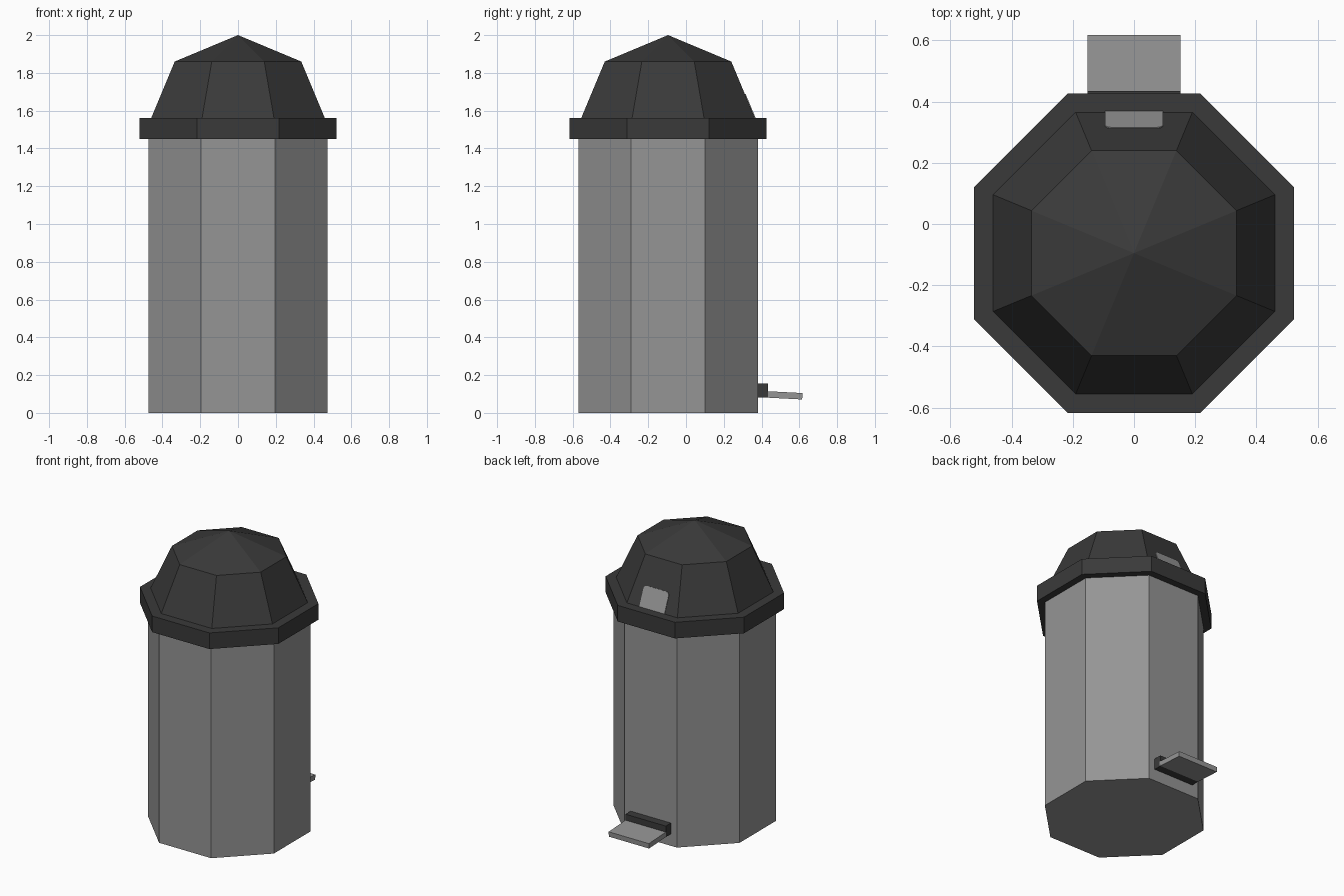
import bpy, bmesh, math
from mathutils import Matrix, Vector

if "Cube" in bpy.data.objects:
    bpy.data.objects.remove(bpy.data.objects["Cube"])

CY = -0.095  # centre of the can; the pedal sticks out towards +y


def material(name, value):
    m = bpy.data.materials.new(name)
    m.diffuse_color = (value, value, value, 1)
    m.use_nodes = True
    m.node_tree.nodes["Principled BSDF"].inputs["Base Color"].default_value = m.diffuse_color
    return m


GREY = material("metal grey", 0.30)
DARK = material("dark plastic", 0.042)


def finish(name, bm, mat):
    bmesh.ops.recalc_face_normals(bm, faces=bm.faces)
    me = bpy.data.meshes.new(name)
    bm.to_mesh(me)
    bm.free()
    me.materials.append(mat)
    ob = bpy.data.objects.new(name, me)
    bpy.context.collection.objects.link(ob)
    return ob


def octagon_lathe(name, profile, mat):
    """Stack of eight-sided rings from (apothem, z); apothem 0 makes a tip."""
    bm = bmesh.new()
    rings = []
    for a, z in profile:
        if a == 0:
            rings.append([bm.verts.new((0, CY, z))] * 8)
            continue
        r = a / math.cos(math.pi / 8)
        angles = [(i + 0.5) * math.pi / 4 for i in range(8)]
        rings.append([bm.verts.new((r * math.cos(t), CY + r * math.sin(t), z)) for t in angles])
    for lo, hi in zip(rings, rings[1:]):
        for i in range(8):
            j = (i + 1) % 8
            quad = [lo[i], lo[j], hi[j], hi[i]]
            bm.faces.new(list(dict.fromkeys(quad)))
    for ring in (rings[0], rings[-1]):
        if ring[0] is not ring[1]:
            bm.faces.new(ring)
    return finish(name, bm, mat)


def box(name, centre, size, mat, tilt=0):
    bm = bmesh.new()
    bmesh.ops.create_cube(bm, size=1, matrix=Matrix.Translation(centre)
                          @ Matrix.Rotation(tilt, 4, 'X') @ Matrix.Diagonal((*size, 1)))
    return finish(name, bm, mat)


# Can body and lid
octagon_lathe("can_body", [(0.475, 0), (0.475, 1.45)], GREY)
octagon_lathe("domed_lid", [(0.522, 1.45), (0.522, 1.56), (0.46, 1.56),
                            (0.335, 1.86), (0, 2.0)], DARK)

# Foot pedal on the back
box("pedal_hinge", (0, 0.405, 0.118), (0.304, 0.06, 0.075), DARK)
box("foot_pedal", (0, 0.521, 0.093), (0.304, 0.19, 0.034), GREY, math.radians(-3))

# Light flap plate on the back slope of the lid, with rounded upper corners
base = Vector((0, CY + 0.46, 1.56))
slope = Vector((0, -0.125, 0.30)).normalized()
out = Vector((0, 0.30, 0.125)).normalized()
w, h, r = 0.095, 0.138, 0.022
right = [(w, 0)] + [(w - r + r * math.cos(t), h - r + r * math.sin(t))
                    for t in (i * math.pi / 6 for i in range(4))]
outline = right + [(-u, s) for u, s in reversed(right)]
bm = bmesh.new()
face = bm.faces.new([bm.verts.new(base + Vector((u, 0, 0)) + slope * s - out * 0.002)
                     for u, s in outline])
ext = bmesh.ops.extrude_face_region(bm, geom=[face])
bmesh.ops.translate(bm, vec=out * 0.006,
                    verts=[v for v in ext["geom"] if isinstance(v, bmesh.types.BMVert)])
finish("lid_flap", bm, GREY)
